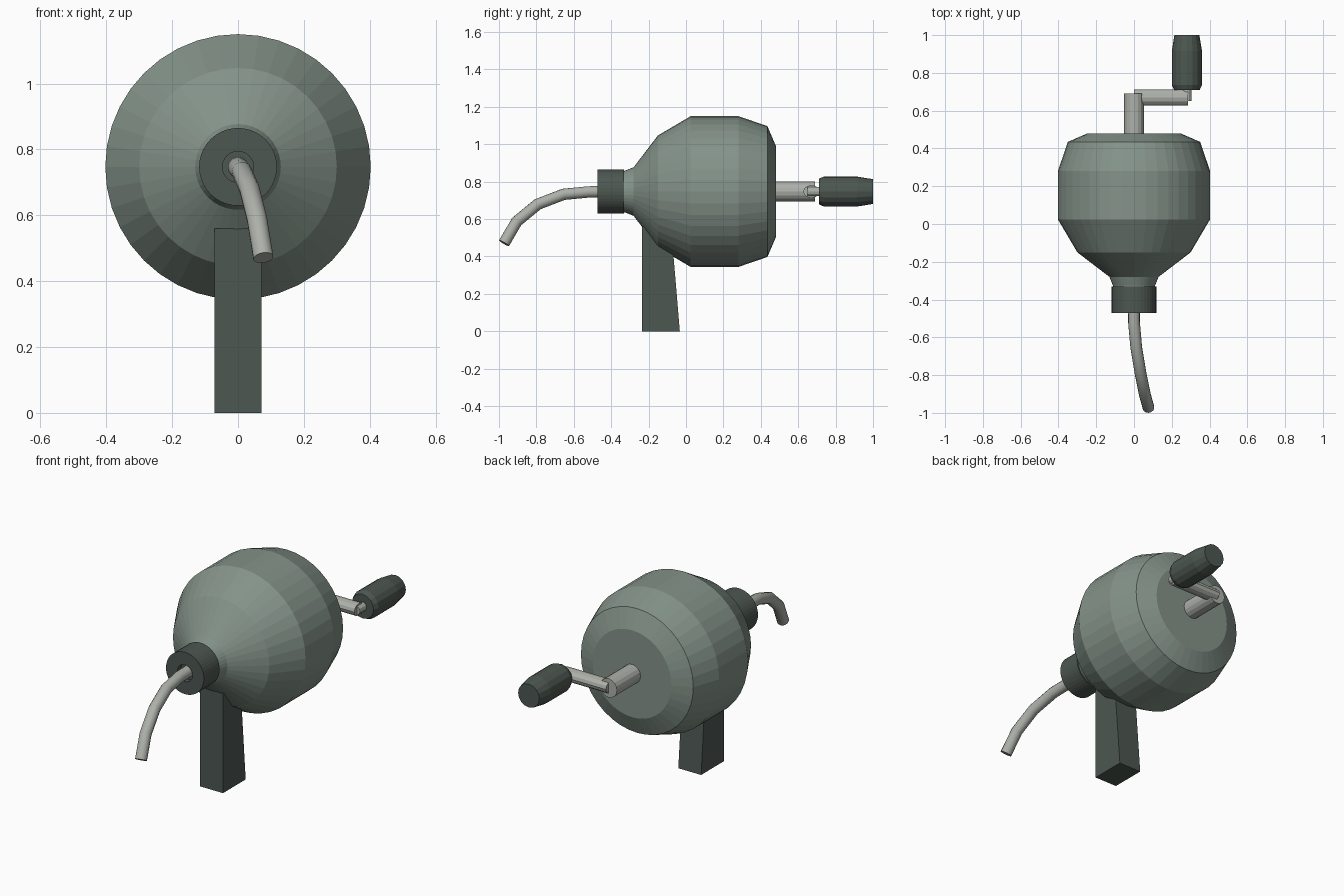
import bpy, bmesh, math
from mathutils import Vector

if "Cube" in bpy.data.objects:
    bpy.data.objects.remove(bpy.data.objects["Cube"])

AXIS_Z = 0.747


def material(name, rgb):
    m = bpy.data.materials.new(name)
    m.diffuse_color = (*rgb, 1)
    m.use_nodes = True
    m.node_tree.nodes["Principled BSDF"].inputs["Base Color"].default_value = m.diffuse_color
    return m


GREEN = material("grey_green", (0.23, 0.29, 0.25))
DARK = material("dark_green", (0.075, 0.095, 0.083))
METAL = material("metal", (0.42, 0.44, 0.40))


def finish(name, bm, mat):
    bmesh.ops.recalc_face_normals(bm, faces=bm.faces)
    mesh = bpy.data.meshes.new(name)
    bm.to_mesh(mesh)
    bm.free()
    mesh.materials.append(mat)
    ob = bpy.data.objects.new(name, mesh)
    bpy.context.collection.objects.link(ob)
    return ob


def lathe(name, profile, sides, mat, x=0.0):
    """Turn (y, radius) points round an axis parallel to y and cap both ends."""
    bm = bmesh.new()
    rings = []
    for y, r in profile:
        rings.append([bm.verts.new((x + r * math.cos(a), y, AXIS_Z + r * math.sin(a)))
                      for a in (2 * math.pi * i / sides for i in range(sides))])
    for a, b in zip(rings, rings[1:]):
        for i in range(sides):
            j = (i + 1) % sides
            bm.faces.new((a[i], a[j], b[j], b[i]))
    bm.faces.new(rings[0])
    bm.faces.new(rings[-1])
    return finish(name, bm, mat)


def tube(name, path, radius, sides, mat, flatten=1.0):
    """Sweep a round section along a path."""
    pts = [Vector(p) for p in path]
    bm = bmesh.new()
    rings = []
    for k, p in enumerate(pts):
        t = (pts[min(k + 1, len(pts) - 1)] - pts[max(k - 1, 0)]).normalized()
        u = t.cross(Vector((0, 0, 1))).normalized()
        v = u.cross(t)
        rings.append([bm.verts.new(p + u * radius * math.cos(a) + v * radius * flatten * math.sin(a))
                      for a in (2 * math.pi * i / sides for i in range(sides))])
    for a, b in zip(rings, rings[1:]):
        for i in range(sides):
            j = (i + 1) % sides
            bm.faces.new((a[i], a[j], b[j], b[i]))
    bm.faces.new(rings[0])
    bm.faces.new(rings[-1])
    return finish(name, bm, mat)


# Main housing
lathe("body", [(-0.345, 0.108), (-0.325, 0.112), (-0.28, 0.13), (-0.15, 0.30),
               (0.025, 0.403), (0.28, 0.403), (0.435, 0.35), (0.48, 0.245)], 40, GREEN)

# Front collar with a recessed hole for the spout
lathe("collar", [(-0.44, 0.047), (-0.472, 0.047), (-0.472, 0.118), (-0.332, 0.118)], 40, DARK)

# Curved spout
tube("spout", [(0, -0.43, AXIS_Z), (0, -0.52, 0.745), (0.012, -0.655, 0.732),
               (0.035, -0.793, 0.679), (0.058, -0.905, 0.587), (0.077, -0.973, 0.471)],
     0.031, 14, METAL)

# Crank: shaft, arm, pin and grip
lathe("crank_shaft", [(0.46, 0.053), (0.69, 0.053)], 16, METAL)
tube("crank_arm", [(0, 0.67, AXIS_Z), (0.285, 0.67, AXIS_Z)], 0.043, 12, METAL, 0.8)
lathe("crank_pin", [(0.65, 0.025), (0.73, 0.025)], 12, METAL, 0.28)
lathe("crank_grip", [(0.71, 0.068), (0.737, 0.08), (0.915, 0.08), (1.0, 0.066)], 16, DARK, 0.28)

# Tapered stand
bm = bmesh.new()
side = [(-0.235, 0), (-0.033, 0), (-0.08, 0.56), (-0.235, 0.56)]
face = bm.faces.new([bm.verts.new((-0.071, y, z)) for y, z in side])
ext = bmesh.ops.extrude_face_region(bm, geom=[face])
moved = [g for g in ext["geom"] if isinstance(g, bmesh.types.BMVert)]
bmesh.ops.translate(bm, vec=(0.142, 0, 0), verts=moved)
finish("stand", bm, DARK)

# Shading: round sides smooth, profile creases kept
for ob in list(bpy.context.collection.objects):
    if ob.name == "stand":
        continue
    bpy.ops.object.select_all(action='DESELECT')
    ob.select_set(True)
    bpy.context.view_layer.objects.active = ob
    if ob.name == "spout":
        bpy.ops.object.shade_smooth_by_angle(angle=math.radians(40))
    else:
        bpy.ops.object.shade_flat()
